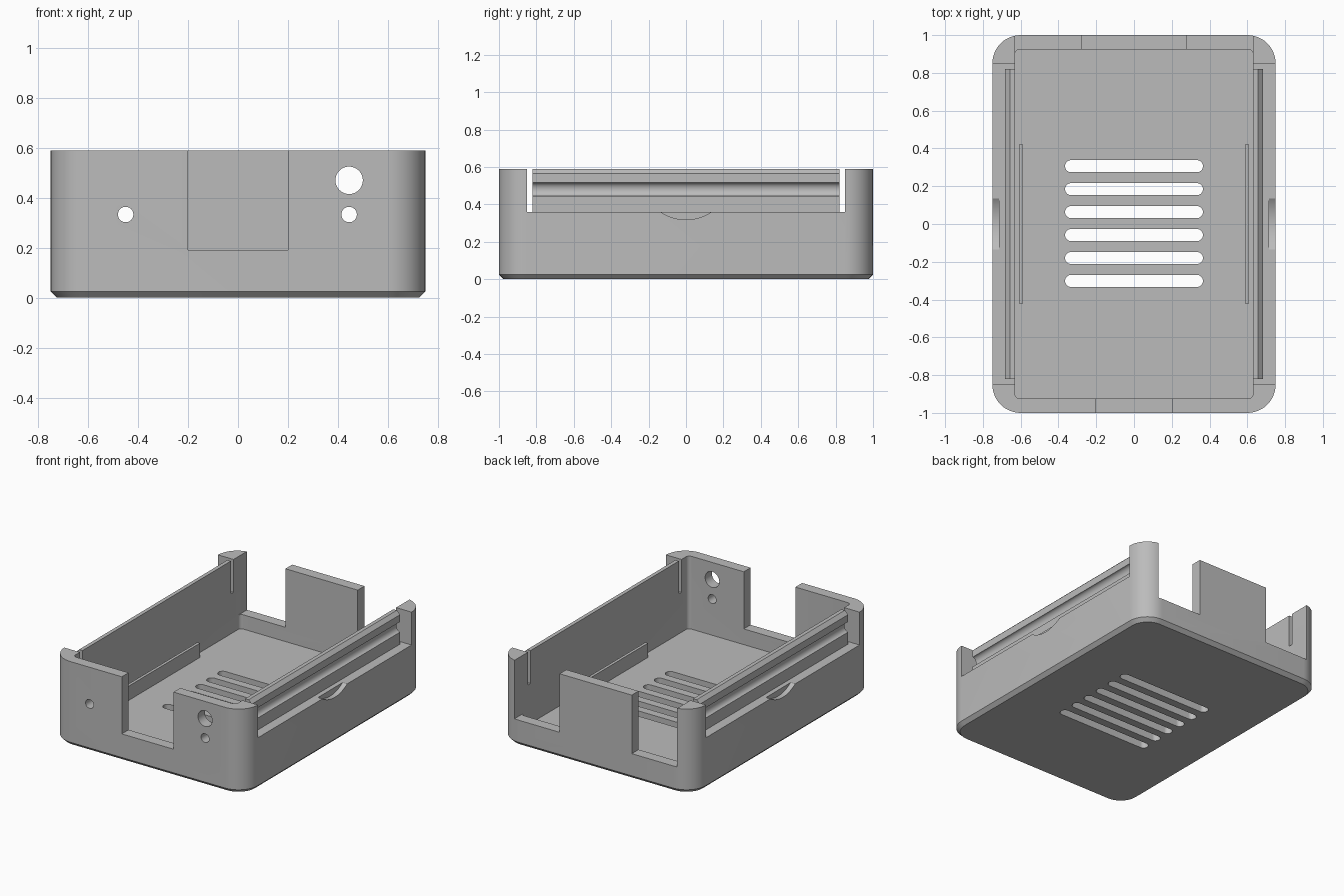
import bpy
import bmesh
from math import radians, sin, cos, pi
from mathutils import Matrix, Vector

cube = bpy.data.objects.get("Cube")
if cube:
    bpy.data.objects.remove(cube, do_unlink=True)

TOP, FLOOR, SHELF = 0.59, 0.08, 0.36
INNER_X, INNER_Y = 0.63, 0.925

grey = bpy.data.materials.new("plain_grey")
grey.use_nodes = True
grey.diffuse_color = (0.5, 0.5, 0.5, 1)
grey.node_tree.nodes["Principled BSDF"].inputs["Base Color"].default_value = (0.5, 0.5, 0.5, 1)


def loft(name, rings):
    """Solid through a list of rings that share one point count."""
    bm = bmesh.new()
    loops = [[bm.verts.new(p) for p in ring] for ring in rings]
    n = len(loops[0])
    for a, b in zip(loops, loops[1:]):
        for i in range(n):
            j = (i + 1) % n
            bm.faces.new((a[i], a[j], b[j], b[i]))
    bm.faces.new(loops[0][::-1])
    bm.faces.new(loops[-1])
    bmesh.ops.recalc_face_normals(bm, faces=bm.faces)
    mesh = bpy.data.meshes.new(name)
    bm.to_mesh(mesh)
    bm.free()
    mesh.materials.append(grey)
    obj = bpy.data.objects.new(name, mesh)
    bpy.context.collection.objects.link(obj)
    return obj


def rounded(hx, hy, r, z, cy=0, seg=12):
    """Rounded rectangle ring at height z."""
    pts = []
    for k, (sx, sy) in enumerate([(1, 1), (-1, 1), (-1, -1), (1, -1)]):
        for i in range(seg + 1):
            a = (k + i / seg) * pi / 2
            pts.append((sx * (hx - r) + r * cos(a), cy + sy * (hy - r) + r * sin(a), z))
    return pts


def box(name, x0, x1, y0, y1, z0, z1):
    return loft(name, [[(x0, y0, z), (x1, y0, z), (x1, y1, z), (x0, y1, z)] for z in (z0, z1)])


def disc(name, axis, centre, r, length, seg=32):
    """Cylinder along x or y."""
    rings = []
    for d in (-length / 2, length / 2):
        ring = []
        for i in range(seg):
            u, v = r * cos(2 * pi * i / seg), r * sin(2 * pi * i / seg)
            p = Vector((d, u, v)) if axis == "x" else Vector((u, d, v))
            ring.append(Vector(centre) + p)
        rings.append(ring)
    return loft(name, rings)


def activate(obj):
    bpy.ops.object.select_all(action="DESELECT")
    obj.select_set(True)
    bpy.context.view_layer.objects.active = obj


def cut(target, cutter):
    activate(target)
    mod = target.modifiers.new("cut", "BOOLEAN")
    mod.operation, mod.solver, mod.object = "DIFFERENCE", "EXACT", cutter
    bpy.ops.object.modifier_apply(modifier=mod.name)
    bpy.data.objects.remove(cutter, do_unlink=True)


# Tray with chamfered base and hollow inside
case = loft("case_body", [rounded(0.725, 0.975, 0.125, 0),
                          rounded(0.75, 1, 0.15, 0.025),
                          rounded(0.75, 1, 0.15, TOP)])
cut(case, loft("cavity", [rounded(INNER_X, INNER_Y, 0.025, z, seg=5) for z in (FLOOR, 0.8)]))

# Front opening and the two back openings beside the centre plate
cut(case, box("front_opening", -0.2, 0.2, -1.1, -0.85, 0.19, 0.8))
for s in (-1, 1):
    x0, x1 = sorted((s * 0.28, s * INNER_X))
    cut(case, box("back_opening", x0, x1, 0.85, 1.1, 0.18, 0.8))

# Round holes in the front wall
for x, z, r in [(0.445, 0.47, 0.055), (0.445, 0.333, 0.031), (-0.45, 0.333, 0.031)]:
    cut(case, disc("front_hole", "y", (x, -0.96, z), r, 0.2))

# Side shelves with a thumb scoop in each
for s in (-1, 1):
    x0, x1 = sorted((s * 0.6, s * 0.85))
    cut(case, box("side_cut", x0, x1, -0.85, 0.85, SHELF, 0.8))
    cut(case, disc("thumb_scoop", "x", (s * 0.765, 0, 0.56), 0.242, 0.1, 96))

# Vent slots in the floor
for i in range(6):
    y = 0.306 - i * 0.1215
    cut(case, loft("vent", [rounded(0.365, 0.032, 0.0319, z, y, 8) for z in (-0.1, 0.2)]))

# Snap rail cross-section: chamfered top, round groove on the outside
profile = [(INNER_X, SHELF), (0.682, SHELF)]
for i in range(11):
    t = i / 10
    profile.append((0.682 - 0.028 * sin(pi * t), 0.48 - 0.036 * cos(pi * t)))
profile += [(0.682, 0.566), (0.657, TOP), (INNER_X, TOP)]

parts = [case]
for s, side in ((1, "left"), (-1, "right")):
    parts.append(loft(side + "_snap_rail",
                      [[(s * x, y, z) for x, z in profile] for y in (-0.82, 0.82)]))
    # Low rib standing on the floor near each wall
    x0, x1 = sorted((s * 0.588, s * 0.608))
    parts.append(box(side + "_floor_rib", x0, x1, -0.42, 0.42, FLOOR - 0.01, 0.18))

for part in parts:
    activate(part)
    bpy.ops.object.shade_smooth_by_angle(angle=radians(30))
